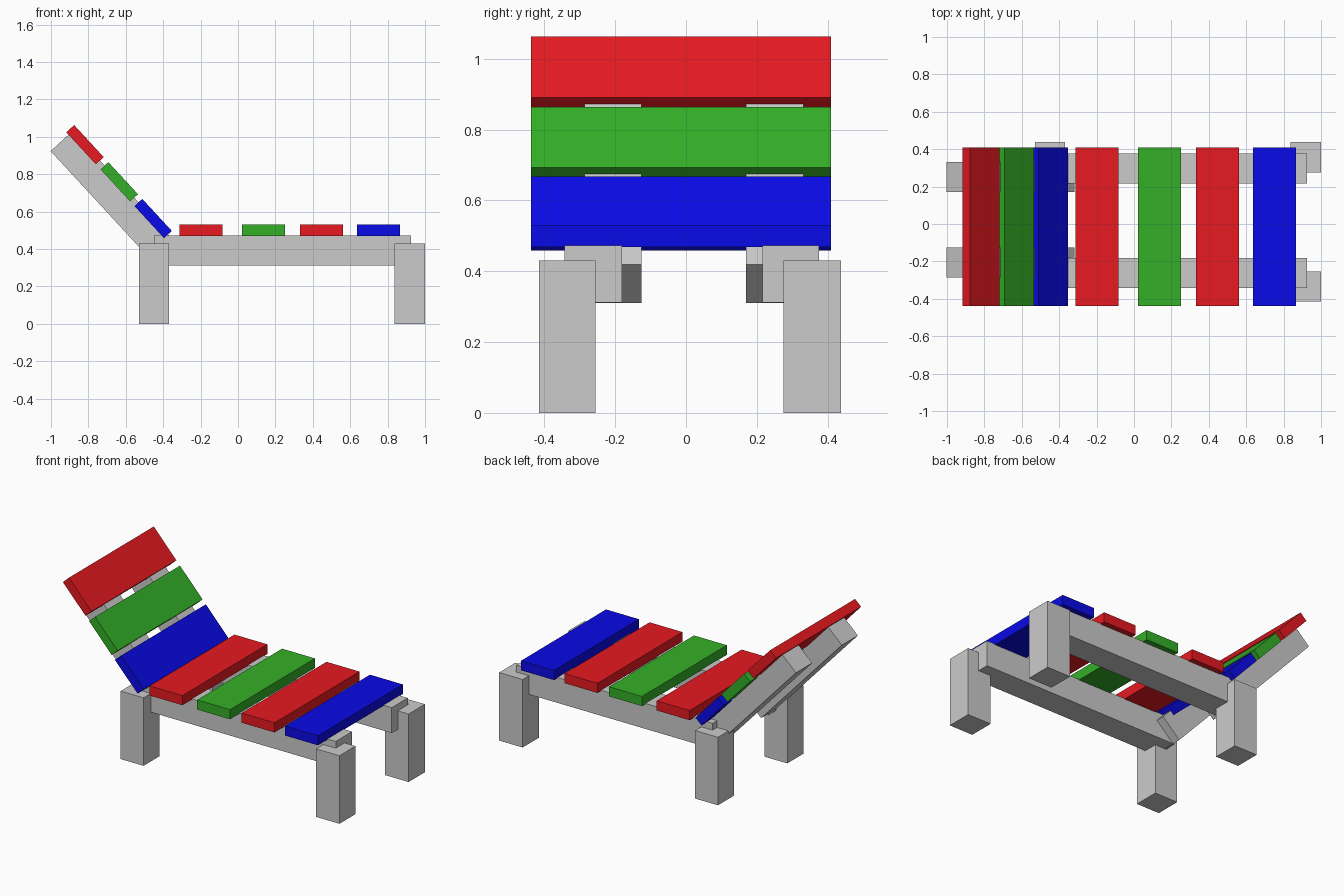
import bpy
from math import radians, sin, cos
from mathutils import Matrix

if "Cube" in bpy.data.objects:
    bpy.data.objects.remove(bpy.data.objects["Cube"])


def paint(name, rgb):
    mat = bpy.data.materials.new(name)
    mat.diffuse_color = (*rgb, 1)
    mat.use_nodes = True
    mat.node_tree.nodes["Principled BSDF"].inputs["Base Color"].default_value = mat.diffuse_color
    return mat


RED = paint("red", (0.8, 0.01, 0.015))
GREEN = paint("green", (0.035, 0.43, 0.02))
BLUE = paint("blue", (0.003, 0.003, 0.8))


def box(name, x, y, z, mat=None, matrix=None):
    """Box spanning the given ranges, optionally moved into a tilted frame."""
    bpy.ops.mesh.primitive_cube_add(size=1)
    ob = bpy.context.object
    ob.name = name
    m = Matrix.Translation([sum(r) / 2 for r in (x, y, z)])
    m = m @ Matrix.Diagonal([r[1] - r[0] for r in (x, y, z)] + [1])
    ob.data.transform(matrix @ m if matrix else m)
    if mat:
        ob.data.materials.append(mat)
    return ob


# Backrest frame: local x runs up the slope from the bar's lowest corner,
# local z points out of the sitting face
tilt = Matrix.Translation((-0.437, 0, 0.311)) @ Matrix.Rotation(radians(47.3), 4, 'Y') \
    @ Matrix.Diagonal((-1, 1, 1, 1))

# Legs, seat rails and backrest bars
for side, leg_y, rail_y, bar_y in (
        ("front", (-0.415, -0.255), (-0.343, -0.181), (-0.286, -0.126)),
        ("back", (0.276, 0.438), (0.216, 0.376), (0.17, 0.332))):
    box(side + "_head_leg", (-0.53, -0.37), leg_y, (0, 0.43))
    box(side + "_foot_leg", (0.836, 1.0), leg_y, (0, 0.43))
    box(side + "_seat_rail", (-0.45, 0.924), rail_y, (0.312, 0.473))
    bar = box(side + "_backrest_bar", (0, 0.833), bar_y, (0, 0.16), matrix=tilt)
    bar.data.flip_normals()  # the tilted frame is mirrored

SLAT_Y = (-0.438, 0.41)

# Seat slats
for i, (x0, mat) in enumerate(((-0.312, RED), (0.021, GREEN), (0.332, RED), (0.636, BLUE))):
    box(f"seat_slat_{i + 1}", (x0, x0 + 0.23), SLAT_Y, (0.469, 0.53), mat)

# Backrest slats
for i, (u, mat) in enumerate(((0.083, BLUE), (0.35, GREEN), (0.62, RED))):
    slat = box(f"backrest_slat_{i + 1}", (u - 0.003, u + 0.23), SLAT_Y, (0.13, 0.187), mat, tilt)
    slat.data.flip_normals()
